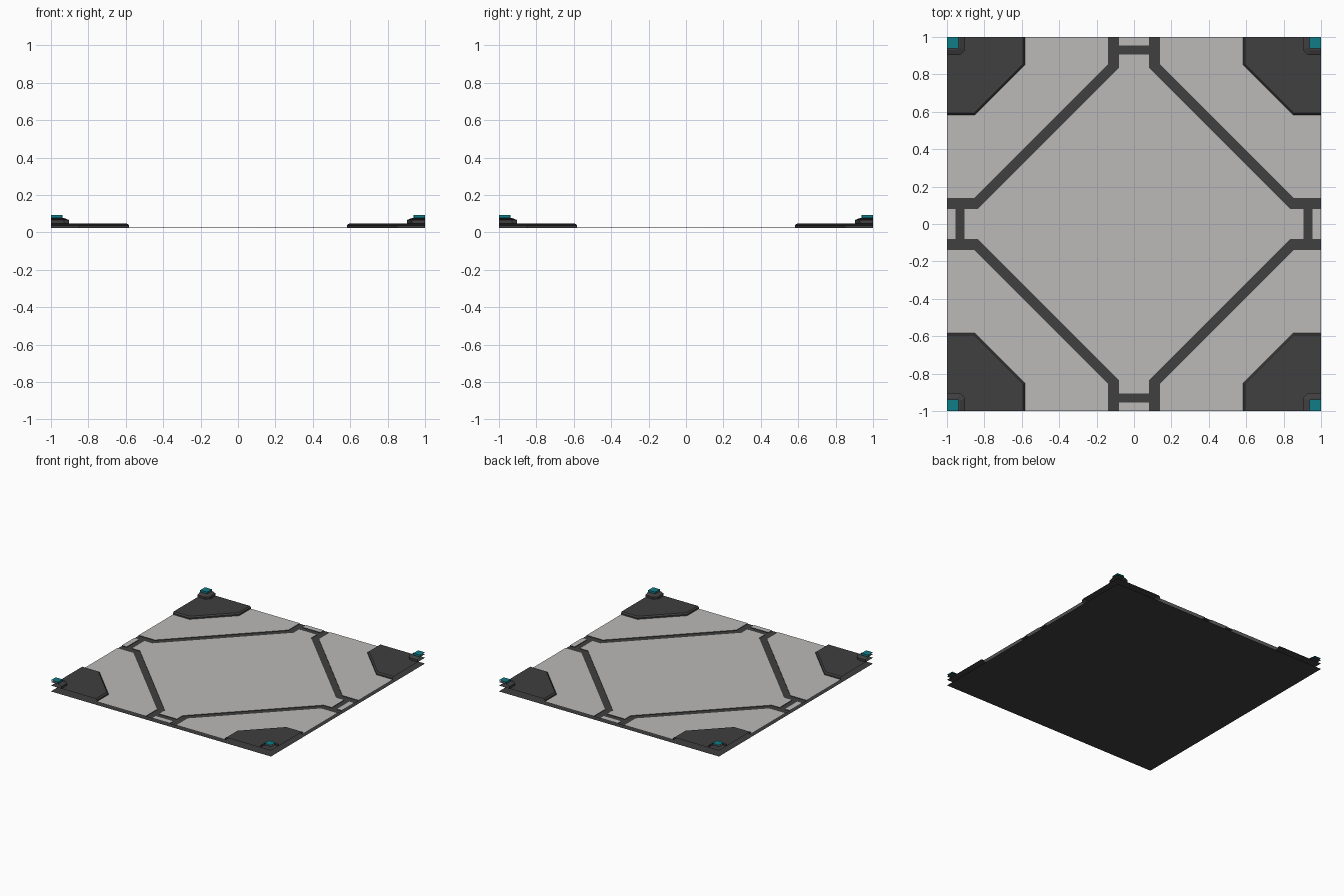
import bpy, math

if "Cube" in bpy.data.objects:
    bpy.data.objects.remove(bpy.data.objects["Cube"])

def material(name, rgb):
    m = bpy.data.materials.new(name)
    m.diffuse_color = (*rgb, 1)
    m.use_nodes = True
    m.node_tree.nodes["Principled BSDF"].inputs["Base Color"].default_value = m.diffuse_color
    return m

GREY = material("light grey panel", (0.50, 0.49, 0.48))
DARK = material("charcoal", (0.05, 0.05, 0.05))
TEAL = material("teal", (0.005, 0.20, 0.24))

TOP, LOW = 0.027, 0.0225   # panel level and channel floor level

def turn(p, k):
    c, s = [(1, 0), (0, 1), (-1, 0), (0, -1)][k]
    return (p[0] * c - p[1] * s, p[0] * s + p[1] * c)

class Builder:
    """Collects faces, then makes one object."""
    def __init__(self):
        self.v, self.f, self.m = [], [], []

    def face(self, pts, mat=0):
        n = len(self.v)
        self.v += pts
        self.f.append(list(range(n, n + len(pts))))
        self.m.append(mat)

    def make(self, name, *mats):
        me = bpy.data.meshes.new(name)
        me.from_pydata(self.v, [], self.f)
        for m in mats:
            me.materials.append(m)
        for p, i in zip(me.polygons, self.m):
            p.material_index = i
        ob = bpy.data.objects.new(name, me)
        bpy.context.collection.objects.link(ob)
        return ob

def flat(b, pts, z):
    b.face([(x, y, z) for x, y in pts])

def panel(b, pts):
    """Flat sheet with a short lip into the channels, open on the tile border."""
    flat(b, pts, TOP)
    for p, q in zip(pts, pts[1:] + pts[:1]):
        border = any(abs(p[i]) > .999 and abs(q[i]) > .999 for i in (0, 1))
        if not border:
            b.face([(*p, TOP), (*p, LOW), (*q, LOW), (*q, TOP)], 1)

# underside sheet
b = Builder()
flat(b, [(-1, 1), (1, 1), (1, -1), (-1, -1)], 0)
b.make("underside", DARK)

# centre panel with a neck toward each side
b = Builder()
quarter = [(.835, -.08), (.862, -.092), (.895, -.092), (.907, -.08),
           (.907, .08), (.895, .092), (.862, .092), (.835, .08)]
quarter = [(x, max(-.08, min(.08, y))) for x, y in quarter]
panel(b, [turn(p, k) for k in range(4) for p in quarter])
b.make("centre_panel", GREY, DARK)

# outer panels and small edge tabs
outer = [(.139, 1), (.139, .853), (.853, .139), (1, .139),
         (1, .585), (.85, .585), (.585, .85), (.585, 1)]
inner = [(.08, 1), (.08, .835), (.835, .08), (1, .08)]
b, tabs, ch = Builder(), Builder(), Builder()
for k in range(4):
    panel(b, [turn(p, k) for p in outer])
    panel(tabs, [turn(p, k) for p in [(1, .08), (.955, .08), (.955, -.08), (1, -.08)]][::-1])
    # channel floor: diagonal strip, legs and crossbar
    for i in range(3):
        flat(ch, [turn(p, k) for p in (outer[i], inner[i], inner[i + 1], outer[i + 1])], LOW)
    flat(ch, [turn(p, k) for p in [(.907, -.08), (.955, -.08), (.955, .08), (.907, .08)]], LOW)
b.make("outer_panels", GREY, DARK)
tabs.make("edge_tabs", GREY, DARK)
ch.make("channels", DARK)

def corner_shell(name, levels, mat):
    """Stepped corner piece from (start, chamfer, z) levels, open on the border."""
    b = Builder()
    for k in range(4):
        rings = []
        for a, c, z in levels:
            path = [(a, 1), (a, c), (c, a), (1, a)]
            rings.append([(*turn(p, k), z) for p in path])
        for lo, hi in zip(rings, rings[1:]):
            for i in range(3):
                b.face([lo[i], lo[i + 1], hi[i + 1], hi[i]])
        b.face(rings[-1] + [(*turn((1, 1), k), levels[-1][2])])
    b.make(name, mat)

# corner plates, posts and caps
corner_shell("corner_plates", [(.583, .85, LOW), (.583, .85, .038), (.594, .854, .048)], DARK)
corner_shell("corner_posts", [(.903, .93, .048), (.903, .93, .066), (.93, .945, .077)], DARK)
corner_shell("corner_caps", [(.938, .94, .077), (.938, .94, .092)], TEAL)
